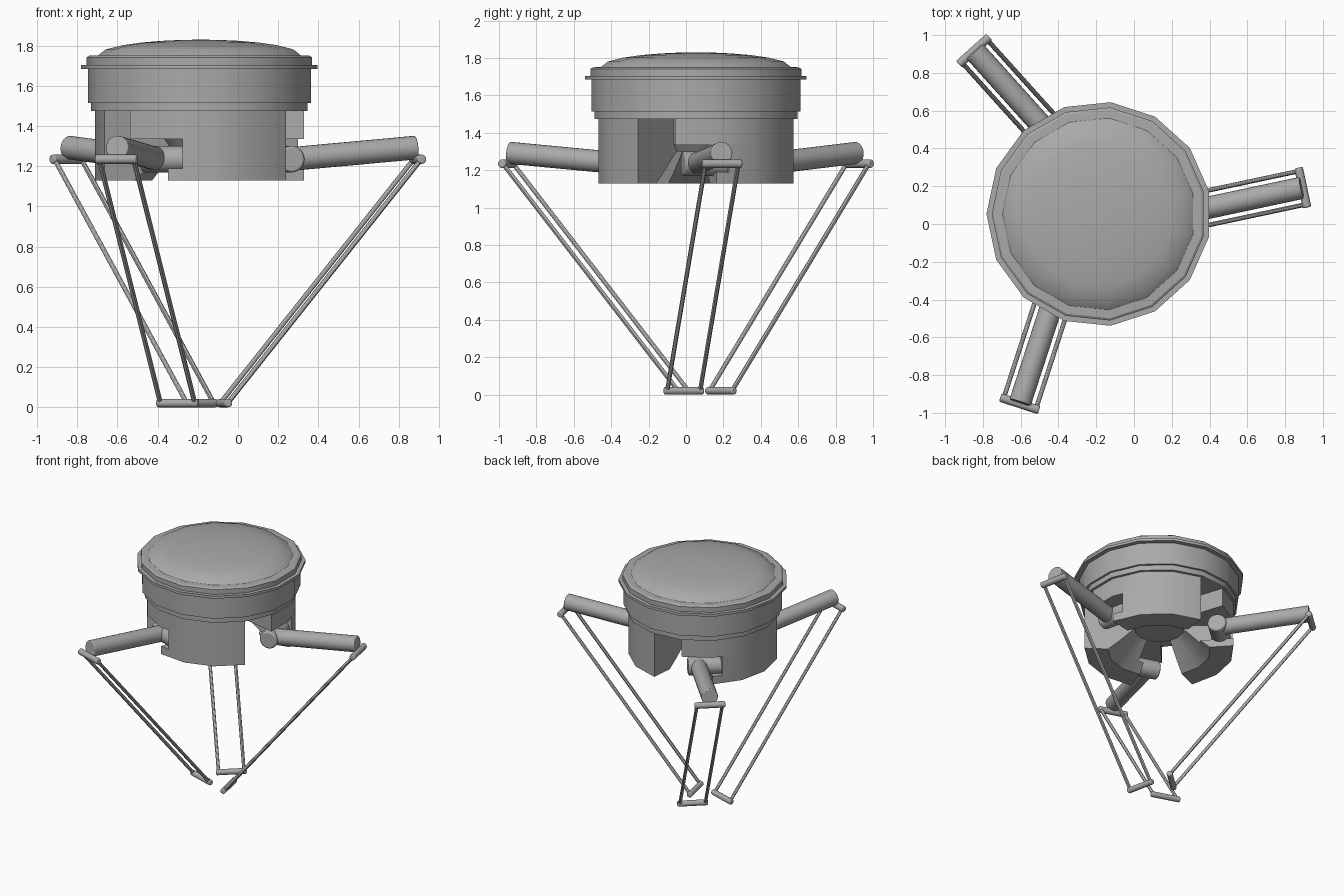
import bpy, bmesh, math
from mathutils import Vector

if "Cube" in bpy.data.objects:
    bpy.data.objects.remove(bpy.data.objects["Cube"])

CX, CY = -0.186, 0.053          # axis of the base
STEP = 24                       # base is a 15-sided drum
R_BODY = 0.525

grey = bpy.data.materials.new("machine grey")
grey.diffuse_color = (0.4, 0.4, 0.4, 1)
grey.use_nodes = True
grey.node_tree.nodes["Principled BSDF"].inputs["Base Color"].default_value = grey.diffuse_color


def polar(r, deg, z):
    a = math.radians(deg)
    return Vector((CX + r * math.cos(a), CY + r * math.sin(a), z))


def local(deg, radial, lateral, z):
    """Point in the frame of one arm."""
    a = math.radians(deg)
    return Vector((CX + radial * math.cos(a) - lateral * math.sin(a),
                   CY + radial * math.sin(a) + lateral * math.cos(a), z))


def finish(bm, name, bevel=0):
    bmesh.ops.recalc_face_normals(bm, faces=bm.faces)
    me = bpy.data.meshes.new(name)
    bm.to_mesh(me)
    bm.free()
    me.materials.append(grey)
    ob = bpy.data.objects.new(name, me)
    bpy.context.collection.objects.link(ob)
    if bevel:
        m = ob.modifiers.new("rounded_ends", 'BEVEL')
        m.width, m.segments = bevel, 3
        m.limit_method, m.angle_limit = 'ANGLE', math.radians(50)
    bpy.ops.object.select_all(action='DESELECT')
    bpy.context.view_layer.objects.active = ob
    ob.select_set(True)
    bpy.ops.object.shade_smooth_by_angle(angle=math.radians(30))
    return ob


def rod(name, p, q, r, sides=20, bevel=0):
    bm = bmesh.new()
    d = q - p
    bmesh.ops.create_cone(bm, cap_ends=True, segments=sides, radius1=r,
                          radius2=r, depth=d.length)
    mat = d.to_track_quat('Z', 'Y').to_matrix().to_4x4()
    mat.translation = (p + q) / 2
    bmesh.ops.transform(bm, matrix=mat, verts=bm.verts)
    return finish(bm, name, bevel)


def drum(name, profile):
    """Fifteen-sided lathe of (radius, z) pairs with closed ends."""
    bm = bmesh.new()
    rings = [[bm.verts.new(polar(r, 12 + STEP * i, z)) for i in range(15)]
             for r, z in profile]
    for a, b in zip(rings, rings[1:]):
        for i in range(15):
            j = (i + 1) % 15
            bm.faces.new((a[i], a[j], b[j], b[i]))
    bm.faces.new(rings[0])
    bm.faces.new(rings[-1])
    return finish(bm, name)


def facet_radius(deg):
    """Radius of the drum wall at an angle, on its flat facets."""
    off = (deg + 12) % STEP - 12
    return R_BODY * math.cos(math.radians(12)) / math.cos(math.radians(off))


def wedge(name, angles, z0, z1, in0, in1):
    """Sector of the drum whose inner side may slope."""
    bm = bmesh.new()
    cols = []
    for a in angles:
        ro = facet_radius(a)
        cols.append([bm.verts.new(polar(r, a, z)) for r, z in
                     ((in0, z0), (ro, z0), (ro, z1), (in1, z1))])
    for c, d in zip(cols, cols[1:]):
        for i in range(4):
            j = (i + 1) % 4
            bm.faces.new((c[i], c[j], d[j], d[i]))
    bm.faces.new(cols[0])
    bm.faces.new(cols[-1])
    return finish(bm, name)


# Stepped base ring, flange and domed cover
drum("base_ring", [(0.545, 1.475), (0.545, 1.515), (0.561, 1.515), (0.561, 1.69)])
drum("flange", [(0.595, 1.685), (0.595, 1.705)])
dome = [(0.51 * math.cos(math.radians(t)), 1.752 + 0.078 * math.sin(math.radians(t)))
        for t in (0, 22, 40, 55, 68, 78, 86)]
drum("domed_cover", [(0.567, 1.70), (0.567, 1.742), (0.555, 1.75)] + dome)
drum("hub", [(0.17, 1.30), (0.2, 1.34), (0.2, 1.48)])

for n in range(3):
    A = 12 + 120 * n
    tag = "_%d" % (n + 1)
    # Motor housing: foot, notched middle, and top wall over the arm pocket
    wedge("housing_foot" + tag, [A, A + 24, A + 48, A + 72], 1.13, 1.19, 0.36, 0.29)
    wedge("housing_middle" + tag, [A + 8, A + 24, A + 48, A + 72], 1.19, 1.335, 0.29, 0.14)
    wedge("housing_top" + tag, [A - 24, A, A + 24, A + 48, A + 72], 1.335, 1.48, 0.14, 0.14)

    # Pivot and upper arm
    side = -0.088
    rod("pivot" + tag, local(A, 0.43, side - 0.075, 1.235),
        local(A, 0.43, 0.12, 1.235), 0.066, 24, 0.012)
    rod("upper_arm" + tag, local(A, 0.43, side, 1.235),
        local(A, 1.078, side, 1.293), 0.059, 24, 0.006)

    # Cross bars and the pair of thin forearm rods
    for label, radial, z, r in (("elbow_bar", 1.085, 1.235, 0.023),
                                ("wrist_bar", 0.10, 0.021, 0.021)):
        rod(label + tag, local(A, radial, side - 0.108, z),
            local(A, radial, side + 0.108, z), r, 16, 0.008)
    for s in (-0.09, 0.09):
        rod("forearm_rod" + tag, local(A, 1.085, side + s, 1.235),
            local(A, 0.10, side + s, 0.021), 0.012, 12)
